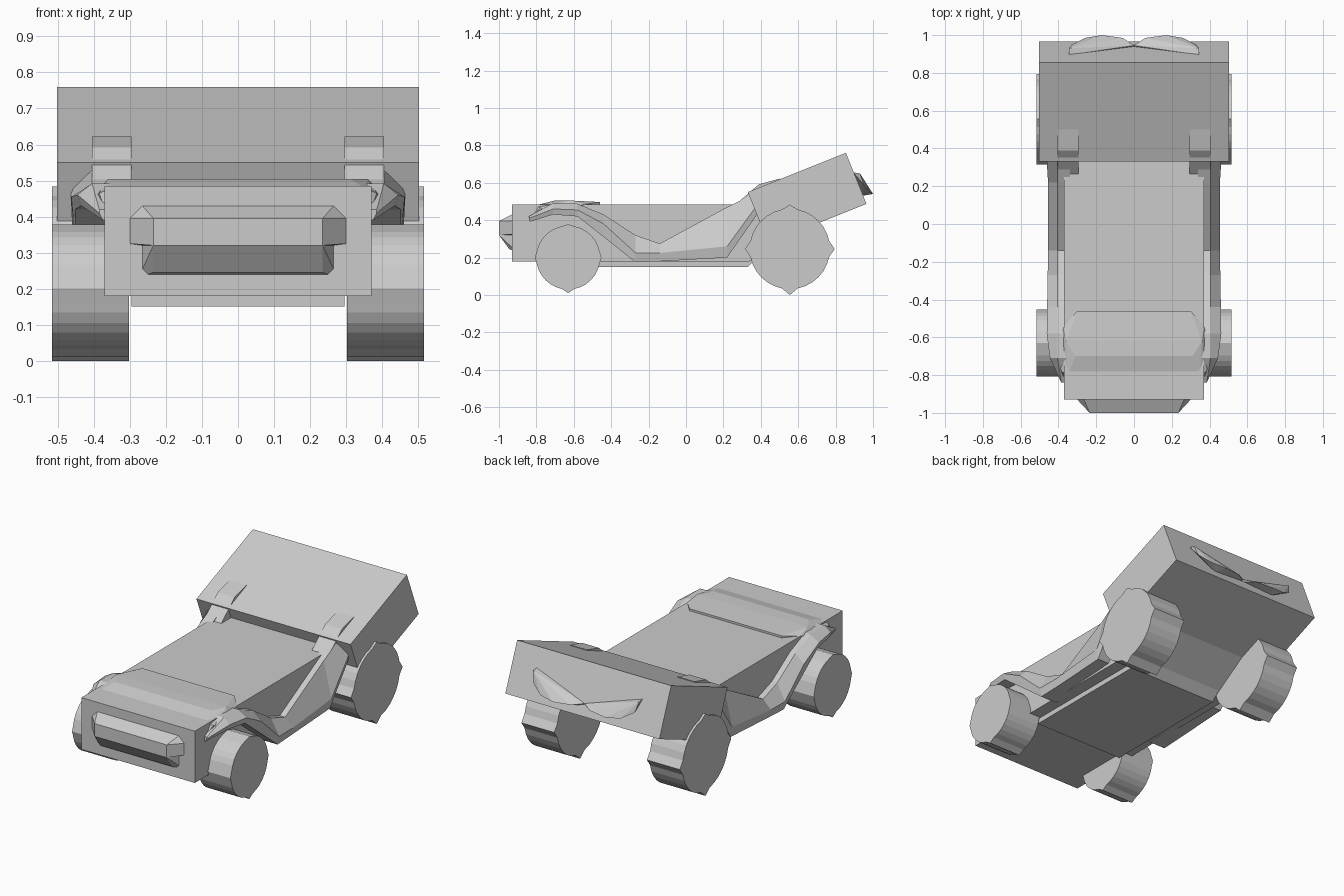
import bpy, bmesh, math

if "Cube" in bpy.data.objects:
    bpy.data.objects.remove(bpy.data.objects["Cube"])

grey = bpy.data.materials.new("plain_grey")
grey.use_nodes = True
colour = (0.6, 0.6, 0.6, 1)
grey.diffuse_color = colour
grey.node_tree.nodes["Principled BSDF"].inputs["Base Color"].default_value = colour


def finish(name, bm):
    bmesh.ops.recalc_face_normals(bm, faces=bm.faces)
    mesh = bpy.data.meshes.new(name)
    bm.to_mesh(mesh)
    bm.free()
    mesh.materials.append(grey)
    obj = bpy.data.objects.new(name, mesh)
    bpy.context.collection.objects.link(obj)
    return obj


def hull(name, points, both=True):
    """Convex solid; both adds the mirrored points to the same solid."""
    bm = bmesh.new()
    for x, y, z in points:
        bm.verts.new((x, y, z))
        if both:
            bm.verts.new((-x, y, z))
    bmesh.ops.convex_hull(bm, input=bm.verts)
    bmesh.ops.dissolve_limit(bm, angle_limit=0.01, verts=bm.verts, edges=bm.edges)
    return finish(name, bm)


def loft(name, sections):
    """Closed solid through matching cross-sections."""
    bm = bmesh.new()
    rings = [[bm.verts.new(p) for p in s] for s in sections]
    for a, b in zip(rings, rings[1:]):
        for i in range(len(a)):
            j = (i + 1) % len(a)
            bm.faces.new((a[i], a[j], b[j], b[i]))
    bm.faces.new(rings[0])
    bm.faces.new(rings[-1])
    return finish(name, bm)


def prism(name, x0, x1, outline):
    return loft(name, [[(x, y, z) for y, z in outline] for x in (x0, x1)])


def mirrored(obj):
    """Copy a left part to the right through a mirror modifier."""
    mod = obj.modifiers.new("mirror", "MIRROR")
    mod.use_axis = (True, False, False)
    return obj


# Body and floor
prism("body", -0.37, 0.37, [(-0.93, 0.18), (-0.93, 0.485), (0.42, 0.485),
                            (0.62, 0.4), (0.62, 0.36), (0.34, 0.18)])
prism("floor_plate", -0.295, 0.295, [(-0.48, 0.15), (-0.48, 0.2), (0.38, 0.2), (0.33, 0.15)])

# Raised hood
hull("hood", [(0.3, -0.46, 0.48), (0.3, -0.46, 0.497), (0.37, -0.54, 0.485),
              (0.36, -0.62, 0.505), (0.31, -0.7, 0.505), (0.41, -0.68, 0.45),
              (0.385, -0.78, 0.465), (0.35, -0.8, 0.48), (0.37, -0.82, 0.42)])

# Tilted rear box
prism("rear_box", -0.502, 0.502, [(0.33, 0.55), (0.855, 0.76), (0.965, 0.487), (0.44, 0.277)])

# Front bumper: bevelled bar with a narrower lip below it
hull("bumper_bar", [(0.265, -0.93, 0.43), (0.3, -0.93, 0.395), (0.3, -0.93, 0.325),
                    (0.265, -0.93, 0.32), (0.235, -1, 0.395), (0.235, -1, 0.32)])
hull("bumper_lip", [(0.265, -0.93, 0.32), (0.265, -0.93, 0.255), (0.25, -0.93, 0.24),
                    (0.235, -0.945, 0.245), (0.235, -1, 0.32)])

# Side fenders: y, outer x, top, shoulder and lower heights
stations = [(-0.84, 0.385, 0.42, 0.41, 0.39), (-0.71, 0.445, 0.492, 0.46, 0.43),
            (-0.58, 0.462, 0.488, 0.455, 0.42), (-0.44, 0.46, 0.43, 0.38, 0.31),
            (-0.27, 0.457, 0.32, 0.225, 0.175), (-0.14, 0.455, 0.275, 0.225, 0.18),
            (0.22, 0.455, 0.47, 0.26, 0.2), (0.38, 0.465, 0.55, 0.48, 0.43)]
mirrored(loft("fender", [[(0.34, y, top), (min(0.405, x), y, top), (x, y, mid),
                          (x - 0.01, y, low), (0.34, y, low)]
                         for y, x, top, mid, low in stations]))

# Pillars that pass through the rear box
mirrored(hull("pillar", [(x, y, z) for x in (0.295, 0.405) for y, z in
                         [(0.26, 0.48), (0.34, 0.545), (0.39, 0.592), (0.5, 0.622),
                          (0.5, 0.5), (0.3, 0.45)]], both=False))

# Curved wing on the back of the box
mirrored(hull("rear_wing", [(0.345, 0.895, 0.655), (0.345, 0.93, 0.65), (0.33, 0.95, 0.59),
                            (0.26, 0.985, 0.55), (0.17, 1, 0.54), (0.2, 0.94, 0.53),
                            (0.06, 0.985, 0.545), (0, 0.935, 0.545), (0, 0.945, 0.555)],
              both=False))


def wheel(name, y, z, radius, spikes):
    """Round wheel with a pointed tread rib at each quarter turn."""
    outline = []
    for i in range(32):
        r = spikes[i // 8] if i % 8 == 0 else radius
        a = i * math.tau / 32
        outline.append((y + r * math.cos(a), z + r * math.sin(a)))
    mirrored(prism(name, 0.302, 0.516, outline))


wheel("front_wheel", -0.63, 0.2, 0.171, (0.178, 0.178, 0.178, 0.19))
wheel("rear_wheel", 0.555, 0.246, 0.215, (0.24, 0.237, 0.24, 0.246))
